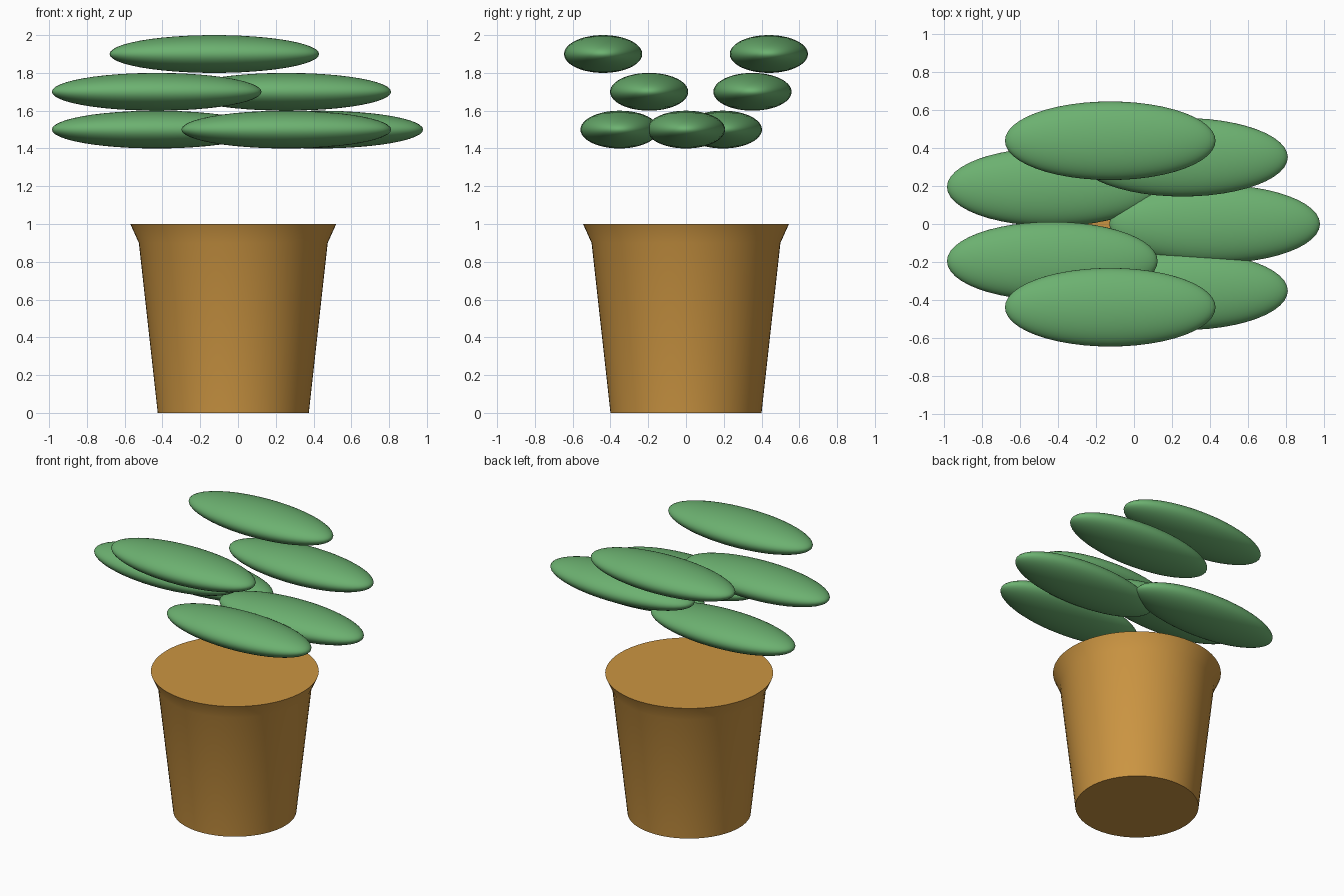
import bpy, bmesh
from math import cos, sin, pi, radians

cube = bpy.data.objects.get("Cube")
if cube:
    bpy.data.objects.remove(cube, do_unlink=True)


def make_material(name, color):
    mat = bpy.data.materials.new(name)
    mat.use_nodes = True
    mat.diffuse_color = color
    mat.node_tree.nodes["Principled BSDF"].inputs["Base Color"].default_value = color
    return mat


def finish(obj, name, mat):
    obj.name = obj.data.name = name
    obj.data.materials.append(mat)
    bpy.ops.object.select_all(action='DESELECT')
    obj.select_set(True)
    bpy.context.view_layer.objects.active = obj
    bpy.ops.object.shade_smooth_by_angle(angle=radians(40))


terracotta = make_material("terracotta", (0.6, 0.3, 0.054, 1))
leaf_green = make_material("leaf green", (0.15, 0.44, 0.163, 1))

CENTRE_X = -0.025

# Solid pot: tapered body with a flared rim, lathed from a (radius, height) profile
PROFILE = [(0.4, 0), (0.5, 0.9), (0.545, 1)]
SIDES = 64
bm = bmesh.new()
rings = [[bm.verts.new((r * cos(2 * pi * i / SIDES), r * sin(2 * pi * i / SIDES), z))
          for i in range(SIDES)] for r, z in PROFILE]
for low, high in zip(rings, rings[1:]):
    for i in range(SIDES):
        j = (i + 1) % SIDES
        bm.faces.new((low[i], low[j], high[j], high[i]))
bm.faces.new(rings[0][::-1])
bm.faces.new(rings[-1])
mesh = bpy.data.meshes.new("pot")
bm.to_mesh(mesh)
bm.free()
pot = bpy.data.objects.new("pot", mesh)
pot.location.x = CENTRE_X
bpy.context.collection.objects.link(pot)
finish(pot, "pot", terracotta)

# Floating leaves: flattened ellipsoids in a ring, stepping through three heights
LEAVES = 7
for i in range(LEAVES):
    angle = 2 * pi * i / LEAVES
    bpy.ops.mesh.primitive_uv_sphere_add(
        segments=48, ring_count=24, radius=1,
        location=(CENTRE_X + 0.45 * cos(angle), 0.45 * sin(angle), 1.5 + 0.2 * (i % 3)))
    leaf = bpy.context.object
    leaf.scale = (0.555, 0.207, 0.1)
    finish(leaf, f"leaf_{i + 1}", leaf_green)
